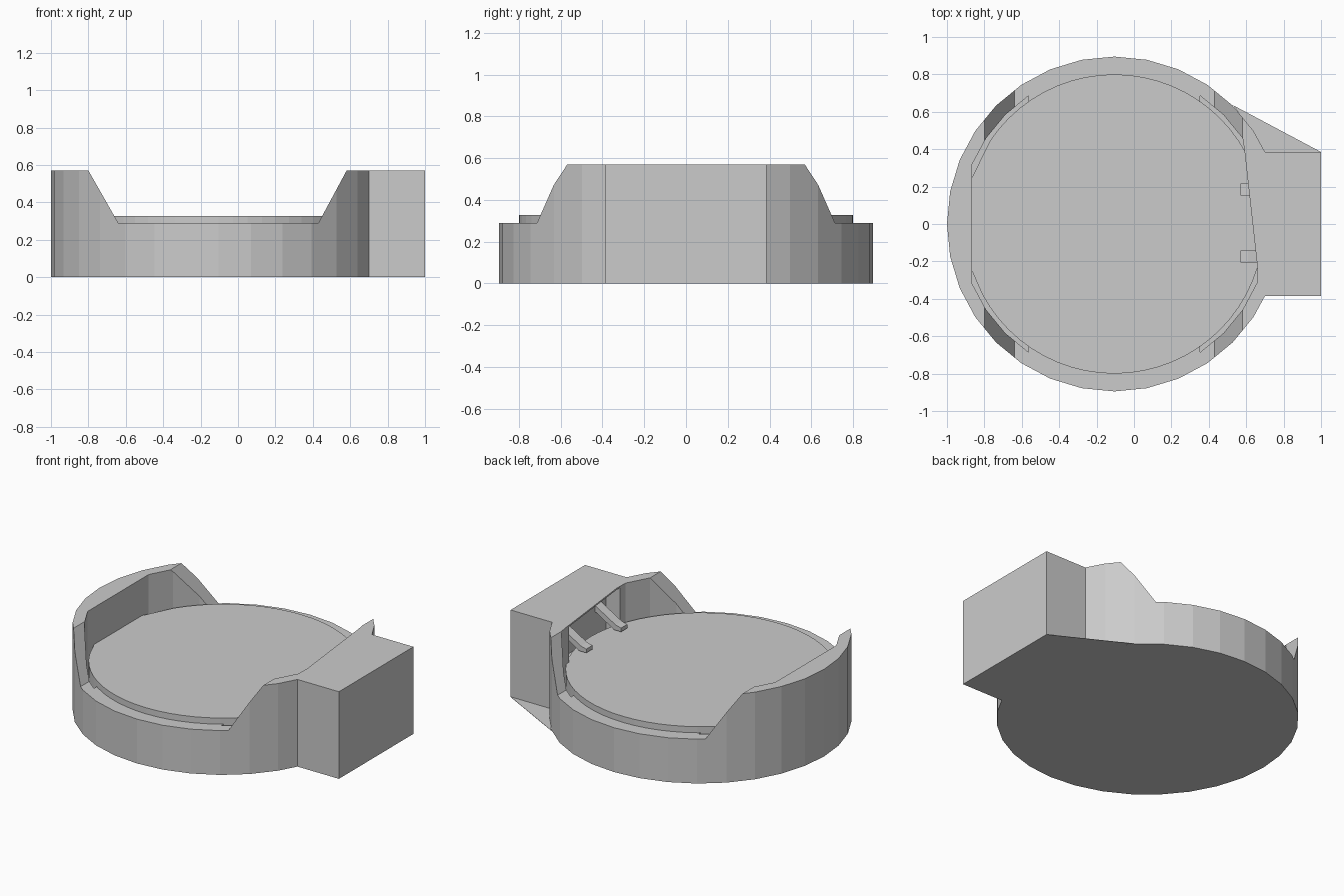
import bpy, bmesh
from math import cos, sin, radians

if "Cube" in bpy.data.objects:
    bpy.data.objects.remove(bpy.data.objects["Cube"])

CX = -0.105          # centre of the round dish


def pt(r, deg):
    return (CX + r * cos(radians(deg)), r * sin(radians(deg)))


def solid(name, pts, lo, hi, along_y=False):
    """Extrude a 2D outline in z (or an x-z outline in y)."""
    bm = bmesh.new()
    verts = [bm.verts.new((a, lo, b) if along_y else (a, b, lo)) for a, b in pts]
    face = bm.faces.new(verts)
    out = bmesh.ops.extrude_face_region(bm, geom=[face])["geom"]
    d = (0, hi - lo, 0) if along_y else (0, 0, hi - lo)
    bmesh.ops.translate(bm, vec=d, verts=[v for v in out if isinstance(v, bmesh.types.BMVert)])
    bmesh.ops.recalc_face_normals(bm, faces=bm.faces)
    mesh = bpy.data.meshes.new(name)
    bm.to_mesh(mesh)
    bm.free()
    ob = bpy.data.objects.new(name, mesh)
    bpy.context.collection.objects.link(ob)
    return ob


def cut(target, cutter):
    cutter.hide_render = True
    mod = target.modifiers.new("cut", 'BOOLEAN')
    mod.operation = 'DIFFERENCE'
    mod.solver = 'EXACT'
    mod.object = cutter
    bpy.context.view_layer.objects.active = target
    bpy.ops.object.modifier_apply(modifier=mod.name)
    bpy.data.objects.remove(cutter)


def rect(x0, x1, y0, y1):
    return [(x0, y0), (x1, y0), (x1, y1), (x0, y1)]


STEP = 11.25
# Round body with the connector block in one outline
outline = [pt(0.895, STEP * k) for k in range(3, 30)]
outline += [(0.7, -0.385), (1, -0.385), (1, 0.385), (0.7, 0.385)]
body = solid("dish_body", outline, 0, 0.57)

# Inner wall outlines: left arc and right arc with the slanted block edge
left = [pt(0.825, STEP * k) for k in (11, 12, 13, 14, 18, 19, 20, 21)]
right = [pt(0.825, STEP * k) for k in (-5, -4, -3, -2)]
right += [(0.66, -0.23), (0.59, 0.4)]
right += [pt(0.825, STEP * k) for k in (3, 4, 5)]
middle = [pt(0.825, STEP * k) for k in range(6, 11)]
front = [pt(0.825, STEP * k) for k in range(22, 27)]

# Cut the low rim, the bowl, the end gaps and the contact recess
notch = [(-0.64, 0.29), (0.43, 0.29), (0.597, 0.6), (-0.817, 0.6)]
cut(body, solid("cut_notch", notch, -1.2, 1.2, True))
cut(body, solid("cut_bowl", right + middle + left + front, 0.288, 0.7))
cut(body, solid("cut_gap_left", left, 0.15, 0.6))
cut(body, solid("cut_gap_right", right, 0.15, 0.6))
cut(body, solid("cut_recess", rect(0.57, 0.76, -0.26, 0.36), 0.25, 0.56))

# Raised round plate
solid("plate", [pt(0.8, 5.625 * k) for k in range(27)]
      + [(-0.88, 0.22), (-0.88, -0.22)]
      + [pt(0.8, 5.625 * k) for k in range(37, 64)], 0.12, 0.328)

# Sloping contact prongs
prong = [(0.57, 0.34), (0.62, 0.34), (0.78, 0.435), (0.78, 0.475), (0.61, 0.375), (0.57, 0.365)]
for name, y in (("contact_back", 0.185), ("contact_front", -0.175)):
    solid(name, prong, y - 0.032, y + 0.032, True)

# Thin web on the underside, beside the block
solid("base_web", [(0.53, 0.635), pt(0.89, 33.75), (0.69, 0.38), (1, 0.385)], 0, 0.002)
